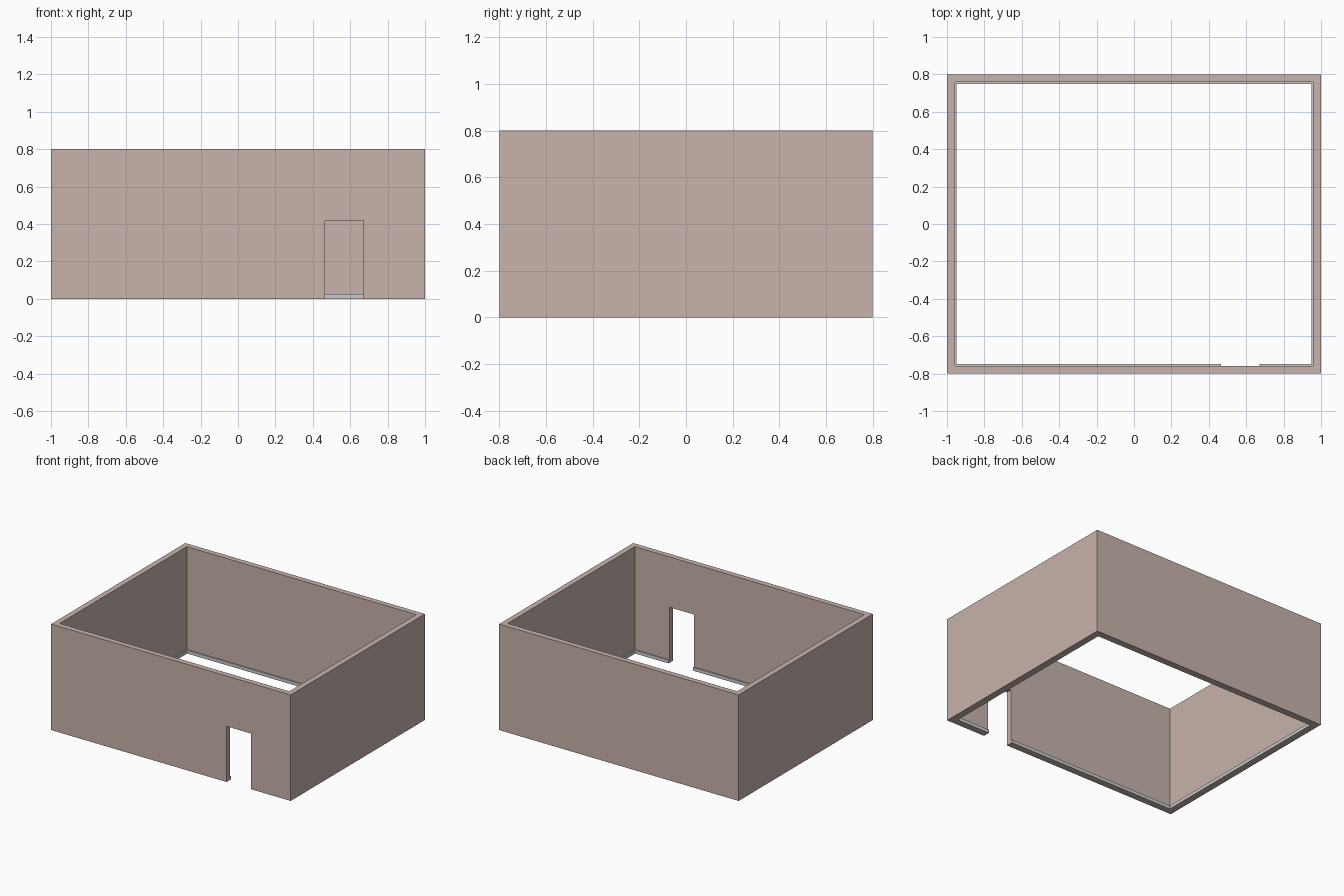
import bpy
import bmesh

if "Cube" in bpy.data.objects:
    bpy.data.objects.remove(bpy.data.objects["Cube"])

WALL = 0.042
SKIRT = 0.010


def rect_ring(name, hx, hy, thick, height):
    """Closed rectangular ring with mitred corners, standing on z = 0."""
    bm = bmesh.new()
    signs = [(-1, -1), (1, -1), (1, 1), (-1, 1)]
    loops = []
    for inset, z in ((0, 0), (0, height), (thick, height), (thick, 0)):
        loops.append([bm.verts.new((sx * (hx - inset), sy * (hy - inset), z))
                      for sx, sy in signs])
    for i in range(4):
        a, b = loops[i], loops[(i + 1) % 4]
        for j in range(4):
            k = (j + 1) % 4
            bm.faces.new((a[j], a[k], b[k], b[j]))
    bmesh.ops.recalc_face_normals(bm, faces=bm.faces)
    mesh = bpy.data.meshes.new(name)
    bm.to_mesh(mesh)
    bm.free()
    obj = bpy.data.objects.new(name, mesh)
    bpy.context.collection.objects.link(obj)
    return obj


def cut(obj, cutter):
    mod = obj.modifiers.new("doorway", 'BOOLEAN')
    mod.operation = 'DIFFERENCE'
    mod.solver = 'EXACT'
    mod.object = cutter
    bpy.context.view_layer.objects.active = obj
    bpy.ops.object.modifier_apply(modifier=mod.name)


# Room walls and the low skirting board along their inside
walls = rect_ring("walls", 1.0, 0.8, WALL, 0.8)
skirting = rect_ring("skirting_board", 1.0 - WALL, 0.8 - WALL, SKIRT, 0.025)

# Doorway through the front wall
x0, x1, top = 0.465, 0.67, 0.42
bpy.ops.mesh.primitive_cube_add(size=1, location=((x0 + x1) / 2, -0.8, top / 2 - 0.1))
door = bpy.context.object
door.name = "doorway_cutter"
door.scale = (x1 - x0, 0.4, top + 0.2)
door.hide_render = True
bpy.context.view_layer.update()
for part in (walls, skirting):
    cut(part, door)
bpy.data.objects.remove(door)

# Wall paint
paint = bpy.data.materials.new("wall_paint")
paint.diffuse_color = (0.58, 0.45, 0.41, 1)
paint.use_nodes = True
paint.node_tree.nodes["Principled BSDF"].inputs["Base Color"].default_value = paint.diffuse_color
walls.data.materials.clear()
walls.data.materials.append(paint)
